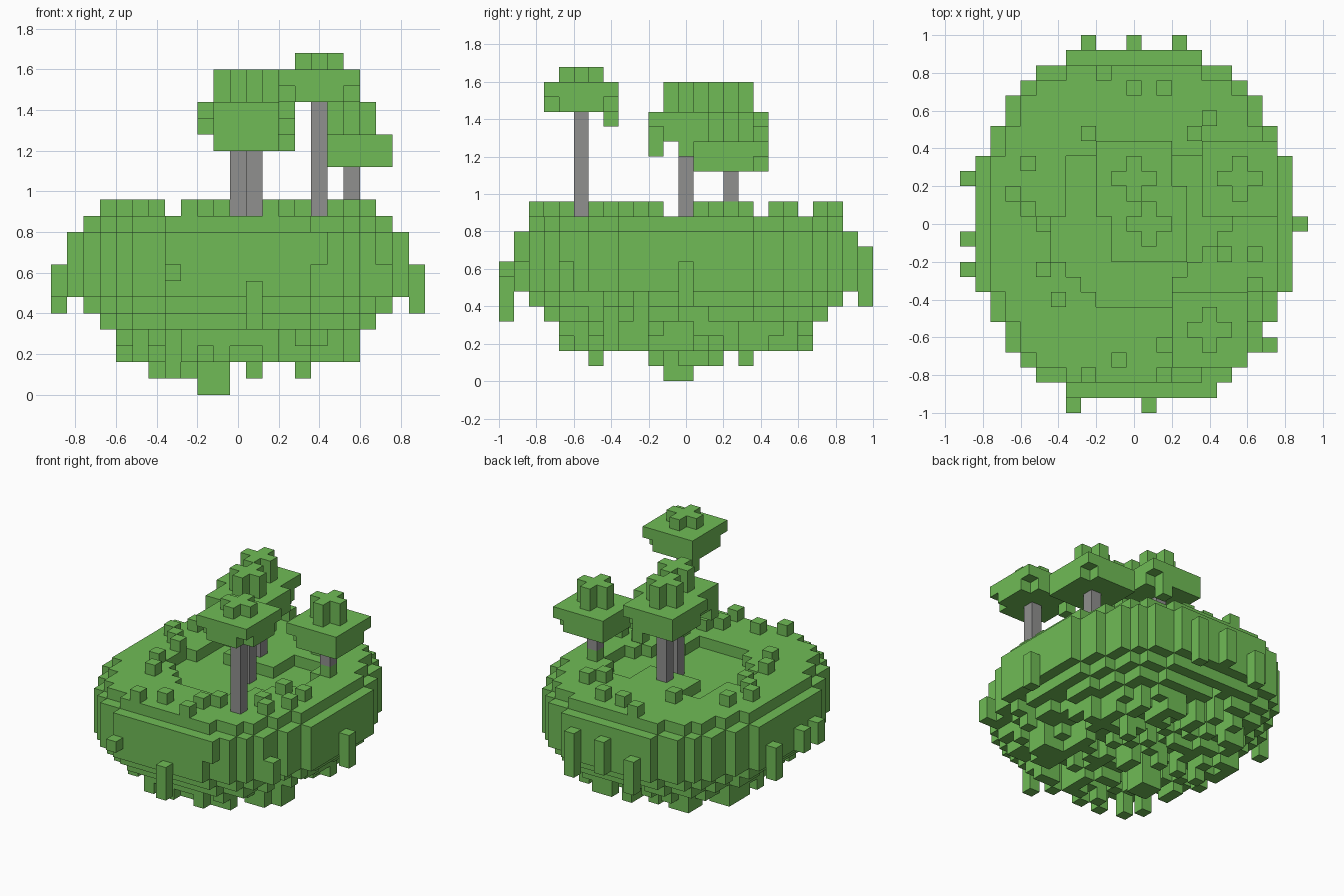
import bpy
import random
from mathutils import Vector

random.seed(4)
if "Cube" in bpy.data.objects:
    bpy.data.objects.remove(bpy.data.objects["Cube"])

S = 0.08  # block size
AXES = [Vector((1, 0, 0)), Vector((0, 1, 0)), Vector((0, 0, 1))]


def material(name, colour):
    mat = bpy.data.materials.new(name)
    mat.use_nodes = True
    mat.diffuse_color = colour
    bsdf = next(n for n in mat.node_tree.nodes if n.type == "BSDF_PRINCIPLED")
    bsdf.inputs["Base Color"].default_value = colour
    bsdf.inputs["Roughness"].default_value = 0.9
    return mat


GREEN = material("leaf green", (0.16, 0.5, 0.093, 1))
GREY = material("trunk grey", (0.28, 0.28, 0.275, 1))


def blocks(name, cells, mat):
    """Outer skin of a set of blocks; block (i, j, k) sits on layer k."""
    cells = set(cells)
    verts, faces = {}, []
    for cell in sorted(cells):
        centre = Vector(cell)
        for a in range(3):
            u, v = AXES[(a + 1) % 3], AXES[(a + 2) % 3]
            for side in (-1, 1):
                normal = AXES[a] * side
                if tuple(int(c) for c in centre + normal) in cells:
                    continue
                ring = []
                for p, q in ((-1, -1), (1, -1), (1, 1), (-1, 1)):
                    corner = centre + (normal + u * p * side + v * q) / 2
                    corner.z += 0.5
                    ring.append(verts.setdefault(tuple(corner * S), len(verts)))
                faces.append(ring)
    mesh = bpy.data.meshes.new(name)
    mesh.from_pydata(list(verts), [], faces)
    mesh.materials.append(mat)
    obj = bpy.data.objects.new(name, mesh)
    bpy.context.collection.objects.link(obj)
    return obj


def column(i, j, low, high):
    return [(i, j, k) for k in range(low, high)]


# Island outline: half width of each row, counted from the middle row
WIDTH = [10] * 5 + [9, 9, 8, 8, 7, 6, 4]
# Hollow in the top: first and last block of each row, front to back
HOLLOW = [(-2, 2), (-3, 2), (-4, 3), (-5, 4), (-5, 5), (-5, 6),
          (-4, 6), (-4, 6), (-4, 5), (-4, 5)]


def inside(i, j, inset=0):
    row = abs(j) + inset
    return row < len(WIDTH) and abs(i) <= min(WIDTH[row], WIDTH[abs(j)] - inset)


def in_hollow(i, j):
    if not -5 <= j <= 4 or (j >= 2 and abs(i) <= 2):
        return False
    first, last = HOLLOW[j + 5]
    return first <= i <= last


# Island body: upright wall, grassy rim around a hollow, ragged underside
ROUGH = [(5, 1, 0.96), (4, 2, 0.9), (3, 3, 0.82), (2, 3, 0.62)]
island = []
for j in range(-11, 12):
    for i in range(-10, 11):
        if not inside(i, j):
            continue
        island += column(i, j, 6, 10)
        if inside(i, j, 1) and not in_hollow(i, j):
            island.append((i, j, 10))
        for k, inset, chance in ROUGH:
            if not inside(i, j, inset) or random.random() > chance:
                break
            island.append((i, j, k))
        else:
            if -5 <= i <= 1 and abs(j) <= 2 and random.random() < 0.6:
                island.append((i, j, 1))
blocks("island_body", island, GREEN)

# Drops hanging from the underside
DROPS = [(-2, -1, 0), (-2, 0, 0), (-1, -1, 0), (-1, 0, 0),
         (4, 4, 1), (-4, -6, 1), (0, 8, 2)]
blocks("hanging_drops", [c for i, j, k in DROPS for c in column(i, j, k, 4)], GREEN)

# Knobs on the side wall
KNOBS = [(-4, -12, 7, 8), (1, -12, 4, 7), (-3, 12, 5, 8), (0, 12, 6, 9),
         (3, 12, 5, 9), (-11, 3, 5, 8), (-11, -1, 6, 8), (-11, -3, 6, 8),
         (11, 0, 5, 8), (9, -8, 6, 8), (5, -11, 8, 10)]
blocks("wall_knobs", [c for knob in KNOBS for c in column(*knob)], GREEN)

# Tufts of grass on the rim
TUFTS = [(0, 9), (2, 9), (5, 7), (-2, 10), (-8, 2), (-6, -3), (-5, -5), (-6, 0),
         (6, -2), (8, -2), (-3, -10), (2, -10), (7, -6), (2, -8), (-1, -9),
         (-7, 1), (4, 6), (-3, 6), (8, -4), (6, -5), (-7, 4), (3, -7), (7, 3)]
blocks("grass_tufts", [c for i, j in TUFTS for c in column(i, j, 10, 12)], GREEN)


# Trees: trunk, square crown two blocks deep with cut corners, cross-shaped top
def tree(name, i, j, crown, cross_height, droops, gaps):
    blocks(name + "_trunk", column(i, j, 10, crown), GREY)
    leaves = set()
    for a in range(-2, 3):
        for b in range(-2, 3):
            leaves.update(column(i + a, j + b, crown, crown + 2))
            if abs(a) + abs(b) <= 1:
                leaves.update(column(i + a, j + b, crown + 2, crown + 2 + cross_height))
    leaves |= {(i + a, j + b, crown - 1) for a, b in droops}
    leaves -= {(i + a, j + b, crown) for a, b in gaps}
    blocks(name + "_crown", leaves, GREEN)


tree("front_tree", 5, -7, 18, 1, [(-2, 2)], [(2, -2), (-2, -2), (2, 2)])
tree("left_tree", 7, 3, 14, 2, [], [(-2, -2), (2, 2)])
tree("middle_tree", 1, 0, 16, 2, [(a, -2) for a in range(-2, 2)] + [(2, 0)], [(2, -2)])
tree("back_tree", 0, 3, 16, 2, [(-1, -1), (1, 2), (2, -2)], [(-2, -2), (2, 2)])
